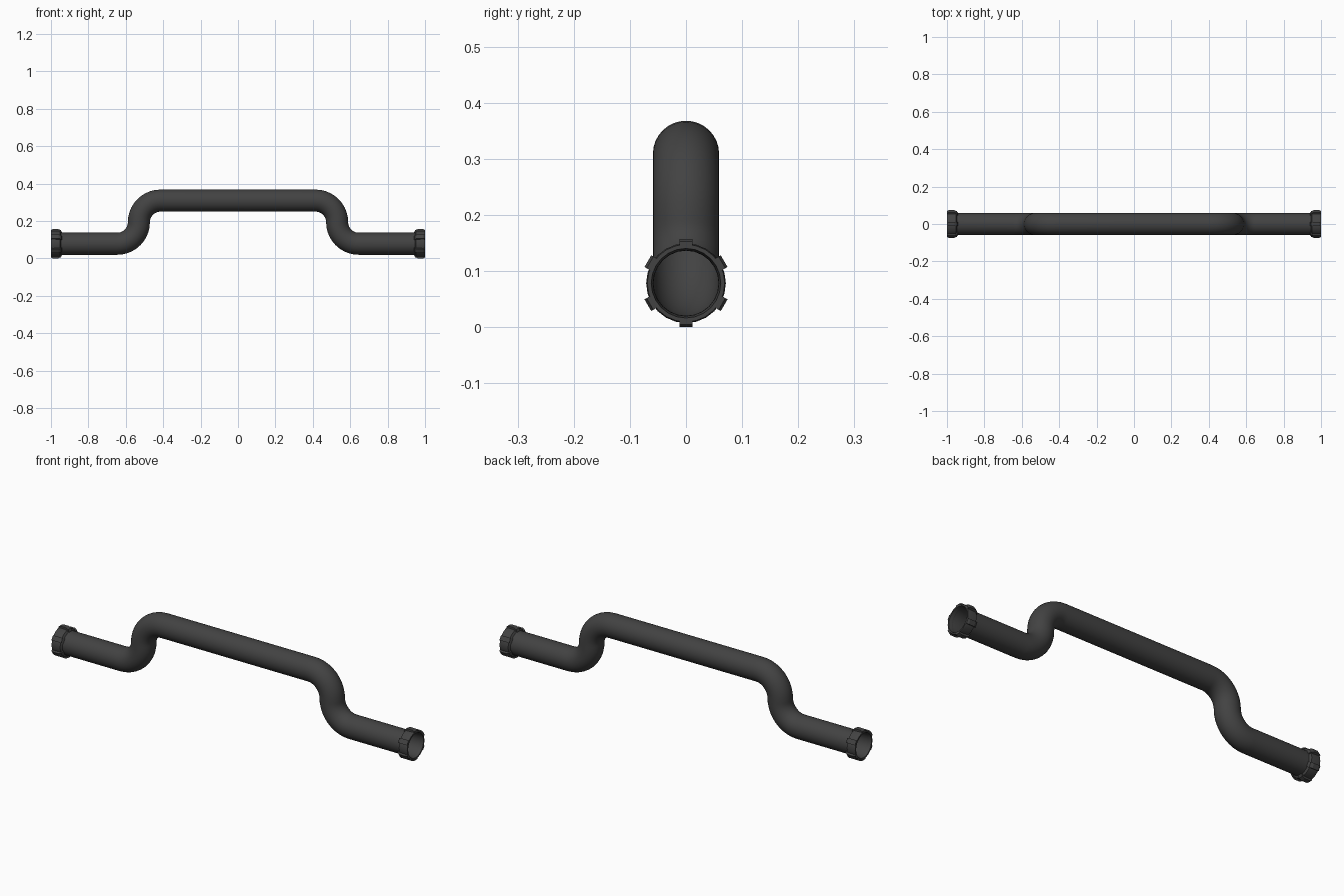
import bpy, bmesh
from math import sin, cos, pi
from mathutils import Matrix, Vector

if "Cube" in bpy.data.objects:
    bpy.data.objects.remove(bpy.data.objects["Cube"])

ZC, ZT, R = 0.0785, 0.309, 0.059      # low axis, high axis, pipe radius
B = (ZT - ZC) / 2                     # bend radius
XV = 0.53                             # x of the riser

mat = bpy.data.materials.new("dark_metal")
mat.diffuse_color = (0.055, 0.055, 0.055, 1)
mat.use_nodes = True
mat.node_tree.nodes["Principled BSDF"].inputs["Base Color"].default_value = mat.diffuse_color


def finish(bm, name, angle):
    me = bpy.data.meshes.new(name)
    bm.to_mesh(me)
    bm.free()
    ob = bpy.data.objects.new(name, me)
    bpy.context.collection.objects.link(ob)
    me.materials.append(mat)
    bpy.ops.object.select_all(action='DESELECT')
    ob.select_set(True)
    bpy.context.view_layer.objects.active = ob
    bpy.ops.object.shade_smooth_by_angle(angle=angle)
    return ob


def skin(bm, rings, closed=False):
    n = len(rings[0])
    pairs = list(zip(rings, rings[1:])) + ([(rings[-1], rings[0])] if closed else [])
    for a, b in pairs:
        for i in range(n):
            j = (i + 1) % n
            bm.faces.new((a[i], a[j], b[j], b[i]))


# Pipe: an open tube swept along the S-bends (x, z, heading angle)
half = [(0.985, ZC, pi)]
N = 10
for k in range(N + 1):                # lower bend
    t = pi / 2 * k / N
    half.append((XV + B - B * sin(t), ZC + B - B * cos(t), pi - t))
for k in range(1, N + 1):             # upper bend
    t = pi / 2 * k / N
    half.append((XV - B + B * cos(t), ZC + B + B * sin(t), pi / 2 + t))
path = half + [(-x, z, -a) for x, z, a in reversed(half)]
bm = bmesh.new()
rings = []
for x, z, a in path:
    nx, nz = sin(a), -cos(a)          # in-plane normal
    rings.append([bm.verts.new((x + R * cos(u) * nx, R * sin(u), z + R * cos(u) * nz))
                  for u in (2 * pi * i / 32 for i in range(32))])
skin(bm, rings)
bmesh.ops.recalc_face_normals(bm, faces=bm.faces)
finish(bm, "pipe", 0.7)

# Collars with six grip lugs at both ends
collar = [(0.945, 0.058), (0.952, 0.069), (0.990, 0.071), (1.0, 0.069), (1.0, 0.062), (0.975, 0.0585)]
lug = [(0.941, 0.060), (0.947, 0.072), (0.961, 0.0785), (0.990, 0.0785), (1.0, 0.074), (1.0, 0.062)]
for side, label in ((1, "right"), (-1, "left")):
    bm = bmesh.new()
    rings = [[bm.verts.new((side * x, r * sin(u), ZC + r * cos(u)))
              for u in (2 * pi * i / 24 for i in range(24))] for x, r in collar]
    skin(bm, rings, True)
    bmesh.ops.recalc_face_normals(bm, faces=bm.faces)
    finish(bm, label + "_collar", 0.6)

    bm = bmesh.new()
    for k in range(6):
        rot = Matrix.Rotation(k * pi / 3, 3, 'X')
        ends = [[bm.verts.new(rot @ Vector((side * x, y, r)) + Vector((0, 0, ZC)))
                 for x, r in lug] for y in (-0.012, 0.012)]
        skin(bm, ends)
        for e in ends:
            bm.faces.new(e)
    bmesh.ops.recalc_face_normals(bm, faces=bm.faces)
    finish(bm, label + "_collar_lugs", 0.4)
